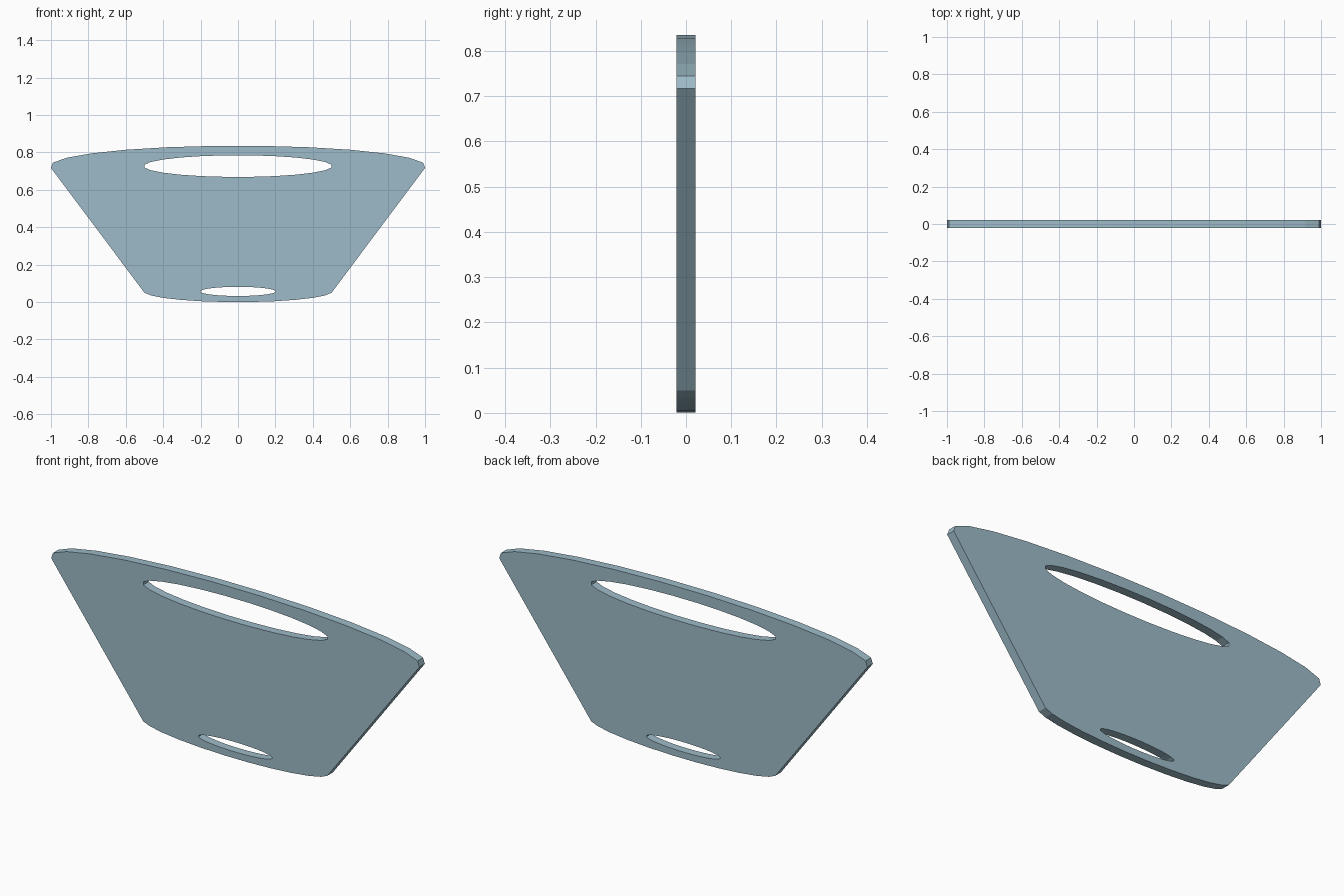
import bpy
from math import sin, cos, pi, radians

if "Cube" in bpy.data.objects:
    bpy.data.objects.remove(bpy.data.objects["Cube"])


def arc(cz, rx, rz, start, end, steps):
    """Points along an elliptical arc, angles in degrees."""
    angles = [radians(start + (end - start) * i / steps) for i in range(steps + 1)]
    return [(rx * cos(a), cz + rz * sin(a)) for a in angles]


def add_loop(curve, points):
    spline = curve.splines.new('POLY')
    spline.points.add(len(points) - 1)
    for p, (x, z) in zip(spline.points, points):
        p.co = (x, z, 0, 1)
    spline.use_cyclic_u = True


curve = bpy.data.curves.new("plate", 'CURVE')
curve.dimensions = '2D'
curve.fill_mode = 'BOTH'
curve.extrude = 0.021

# Tapered outline: wide arc on top, narrow arc at the bottom
add_loop(curve, arc(0.727, 1.004, 0.109, -5.2, 185.2, 13)
         + arc(0.058, 0.505, 0.058, 188, 352, 11))

# Oval slots near the top and bottom
add_loop(curve, arc(0.727, 0.504, 0.058, 7.5, 352.5, 23))
add_loop(curve, arc(0.057, 0.202, 0.0245, 7.5, 352.5, 23))

# Blue-grey paint
paint = bpy.data.materials.new("blue_grey")
paint.diffuse_color = (0.34, 0.50, 0.58, 1)
paint.use_nodes = True
paint.node_tree.nodes["Principled BSDF"].inputs["Base Color"].default_value = paint.diffuse_color
curve.materials.append(paint)

# Stand the plate upright and turn it into a flat-shaded mesh
plate = bpy.data.objects.new("plate", curve)
bpy.context.collection.objects.link(plate)
plate.rotation_euler.x = pi / 2
bpy.context.view_layer.objects.active = plate
plate.select_set(True)
bpy.ops.object.convert(target='MESH')
bpy.ops.object.shade_flat()
